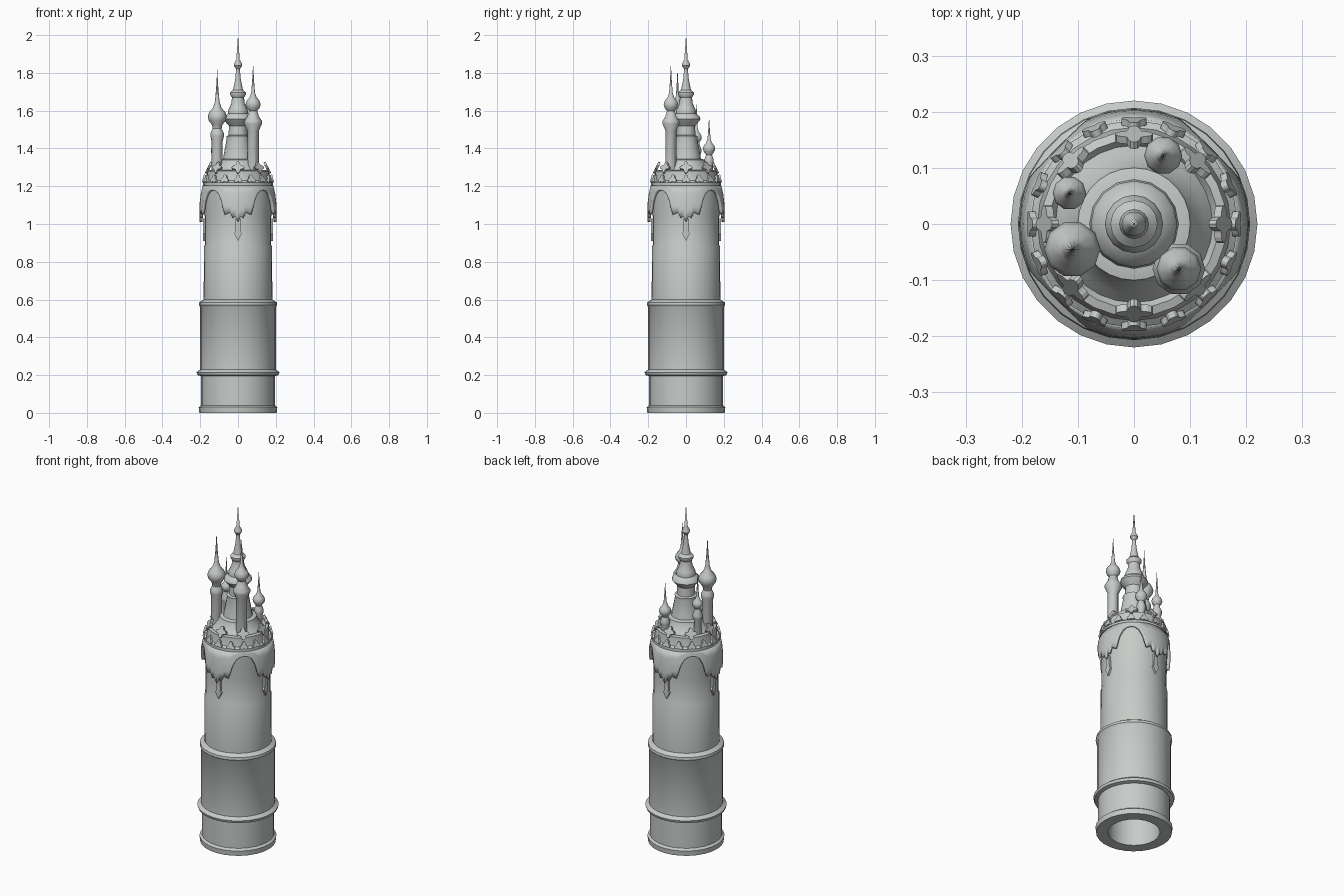
import bpy, bmesh, math
from mathutils import Matrix, Vector

cube = bpy.data.objects.get("Cube")
if cube:
    bpy.data.objects.remove(cube)

stone = bpy.data.materials.new("pale_stone")
stone.use_nodes = True
GREY = (0.57, 0.6, 0.58, 1)
stone.diffuse_color = GREY
stone.node_tree.nodes["Principled BSDF"].inputs["Base Color"].default_value = GREY


def finish(bm, name, smooth=True):
    bmesh.ops.recalc_face_normals(bm, faces=bm.faces[:])
    mesh = bpy.data.meshes.new(name)
    bm.to_mesh(mesh)
    bm.free()
    mesh.materials.append(stone)
    obj = bpy.data.objects.new(name, mesh)
    bpy.context.collection.objects.link(obj)
    if smooth:
        bpy.ops.object.select_all(action='DESELECT')
        bpy.context.view_layer.objects.active = obj
        obj.select_set(True)
        bpy.ops.object.shade_smooth_by_angle(angle=math.radians(35))
    return obj


def lathe(name, profile, sides, x=0, y=0):
    """Turn a (radius, height) profile around a vertical axis."""
    bm = bmesh.new()
    verts = [bm.verts.new((r, 0, z)) for r, z in profile]
    edges = [bm.edges.new(pair) for pair in zip(verts, verts[1:])]
    bmesh.ops.spin(bm, geom=verts + edges, cent=(0, 0, 0), axis=(0, 0, 1),
                   angle=math.tau, steps=sides, use_duplicate=False)
    bmesh.ops.remove_doubles(bm, verts=bm.verts[:], dist=0.0004)
    bmesh.ops.translate(bm, verts=bm.verts[:], vec=(x, y, 0))
    return finish(bm, name)


def plate(name, outline, thickness, turn, radius, z, tilt=0):
    """Extrude a flat outline and stand it facing outward on the tower."""
    bm = bmesh.new()
    face = bm.faces.new([bm.verts.new((0, a, b)) for a, b in outline])
    out = bmesh.ops.extrude_face_region(bm, geom=[face])
    moved = [v for v in out["geom"] if isinstance(v, bmesh.types.BMVert)]
    bmesh.ops.translate(bm, verts=moved, vec=(thickness, 0, 0))
    place = (Matrix.Rotation(turn, 4, 'Z') @ Matrix.Translation((radius, 0, z))
             @ Matrix.Rotation(tilt, 4, 'Y'))
    bmesh.ops.transform(bm, matrix=place, verts=bm.verts[:])
    return finish(bm, name, False)


def lobed(size, lobes, depth, steps=32):
    pts = []
    for i in range(steps):
        a = math.tau * i / steps
        r = size * (1 + depth * math.cos(lobes * (a - math.pi / 2)))
        pts.append((r * math.cos(a), r * math.sin(a)))
    return pts


# Hollow shaft with its mouldings, closed by the stepped roof
lathe("tower_shaft", [
    (0, 1.2), (0.14, 1.2), (0.14, 0), (0.205, 0), (0.208, 0.03), (0.195, 0.04),
    (0.195, 0.195), (0.215, 0.2), (0.22, 0.215), (0.2, 0.23), (0.2, 0.56),
    (0.207, 0.57), (0.205, 0.585), (0.182, 0.6), (0.18, 0.88), (0.176, 0.89),
    (0.176, 1.04), (0.18, 1.1), (0.184, 1.2), (0.184, 1.22), (0.172, 1.23),
    (0.165, 1.265), (0.165, 1.28), (0.15, 1.285), (0.14, 1.27), (0.125, 1.29),
    (0.105, 1.32), (0.1, 1.34), (0.08, 1.345), (0, 1.345)], 28)

# Main spire
lathe("central_spire", [
    (0.082, 1.33), (0.075, 1.37), (0.06, 1.45), (0.062, 1.465), (0.05, 1.47),
    (0.048, 1.52), (0.066, 1.54), (0.077, 1.555), (0.072, 1.57), (0.052, 1.585),
    (0.052, 1.6), (0.046, 1.615), (0.035, 1.64), (0.032, 1.67), (0.042, 1.685),
    (0.042, 1.695), (0.026, 1.71), (0.014, 1.77), (0.01, 1.82), (0.022, 1.838),
    (0.02, 1.85), (0.009, 1.87), (0, 2.0)], 16)


# Side turrets: x, y, top, bulb height, bulb radius, collar height, collar radius
turrets = {
    "front_right_turret": (-0.11, -0.045, 1.82, 1.57, 0.05, 1.475, 0.036, 0.029),
    "front_left_turret": (0.08, -0.08, 1.85, 1.635, 0.04, 1.54, 0.047, 0.03),
    "back_left_turret": (0.052, 0.122, 1.57, 1.4, 0.034, 1.335, 0.026, 0.021),
    "back_right_turret": (-0.115, 0.055, 1.65, 1.46, 0.03, 1.39, 0.028, 0.02),
}
for name, (x, y, top, bulb, br, collar, cr, shaft) in turrets.items():
    lathe(name, [
        (0, 1.22), (shaft, 1.22), (shaft, collar - cr), (cr, collar - 0.01),
        (cr, collar + 0.005), (cr * 0.65, collar + 0.03), (br * 0.55, bulb - br * 0.9),
        (br * 0.9, bulb - br * 0.45), (br, bulb), (br * 0.85, bulb + br * 0.45),
        (br * 0.45, bulb + br * 0.9), (br * 0.25, bulb + br * 1.5),
        (br * 0.12, (bulb + top) / 2 + 0.02), (0, top)], 10, x, y)

# Arcaded screen: four arches with pointed leaves hanging between them
edge = [(0, 1.01), (4, 1.04), (9, 1.03), (11, 1.065), (20, 1.05), (23, 1.08),
        (26, 1.12), (32, 1.16), (38, 1.175), (45, 1.18)]


def lower_edge(deg):
    t = abs((deg + 45) % 90 - 45)
    for (a, za), (b, zb) in zip(edge, edge[1:]):
        if t <= b:
            return za + (zb - za) * (t - a) / (b - a)
    return edge[-1][1]


bm = bmesh.new()
columns = []
for i in range(180):
    deg = i * 2
    low = lower_edge(deg)
    column = []
    for k in range(5):
        z = low + (1.205 - low) * k / 4
        r = 0.204 - 1.1 * max(0, z - 1.08) ** 2
        a = math.radians(deg)
        column.append(bm.verts.new((r * math.cos(a), r * math.sin(a), z)))
    columns.append(column)
for i, left in enumerate(columns):
    right = columns[(i + 1) % len(columns)]
    for k in range(4):
        bm.faces.new((left[k], right[k], right[k + 1], left[k + 1]))
screen = finish(bm, "arcade_screen")
shell = screen.modifiers.new("thickness", 'SOLIDIFY')
shell.thickness = 0.016
shell.offset = -1

# Pendants below the leaves
drop = [(-0.012, 0.06), (-0.014, -0.01), (-0.02, -0.02), (0, -0.06),
        (0.02, -0.02), (0.014, -0.01), (0.012, 0.06)]
for i in range(4):
    plate(f"pendant_{i + 1}", drop, 0.014, i * math.pi / 2, 0.172, 0.97)

# Crown petals on the roof rim and small ornaments on the cornice
for i in range(8):
    plate(f"crown_petal_{i + 1}", lobed(0.026, 4, 0.3), 0.014,
          i * math.pi / 4, 0.148, 1.295, -0.45)
for i in range(16):
    plate(f"cornice_ornament_{i + 1}", lobed(0.019, 3, 0.3), 0.012,
          i * math.pi / 8, 0.175, 1.235, -0.25)
